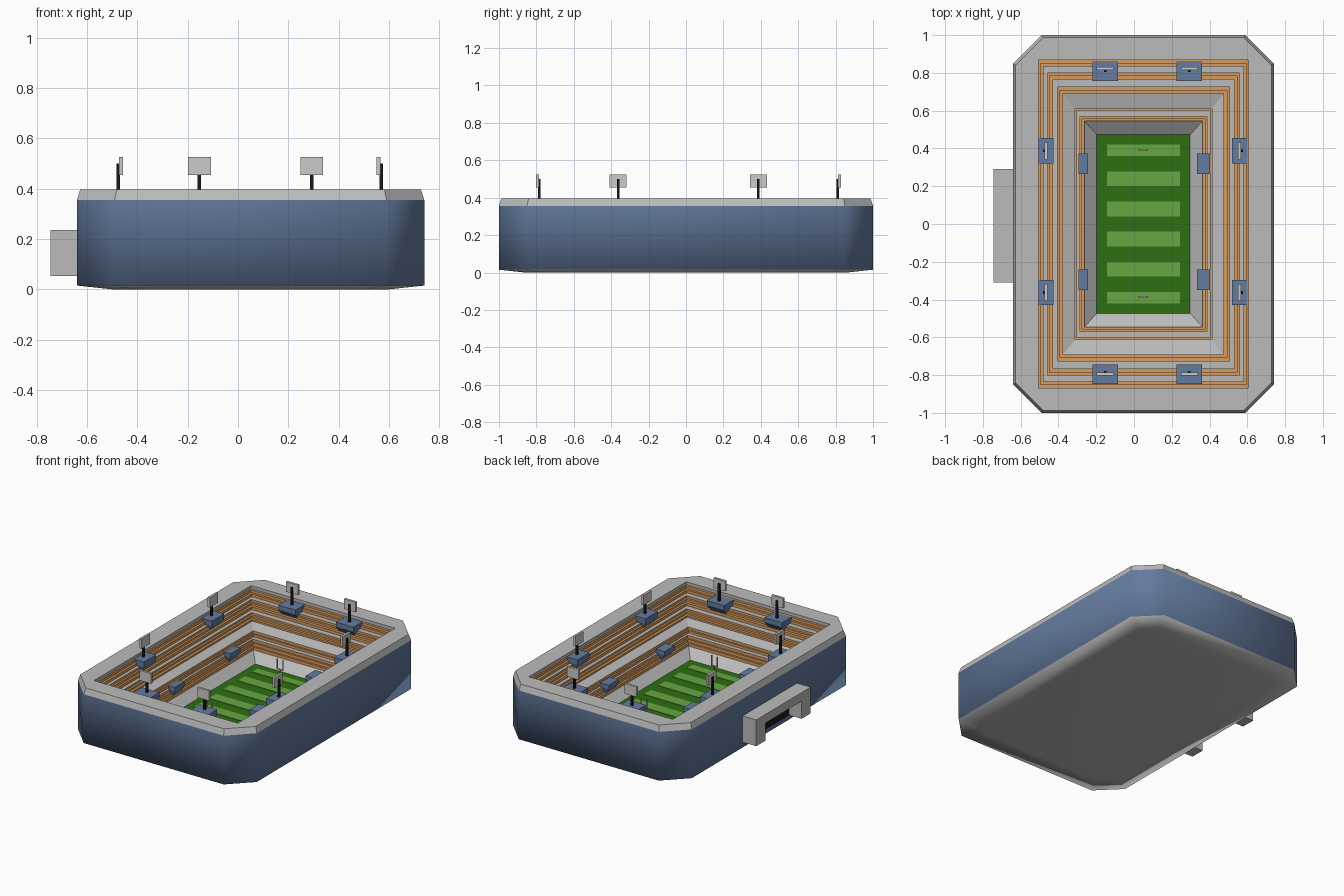
import bpy, bmesh
from mathutils import Vector

if "Cube" in bpy.data.objects:
    bpy.data.objects.remove(bpy.data.objects["Cube"])


def material(name, r, g, b):
    m = bpy.data.materials.new(name)
    m.use_nodes = True
    m.diffuse_color = (r, g, b, 1)
    m.node_tree.nodes["Principled BSDF"].inputs["Base Color"].default_value = (r, g, b, 1)
    return m


GREY = material("concrete grey", 0.5, 0.5, 0.5)
BLUE = material("facade blue", 0.127, 0.2, 0.35)
ORANGE = material("seat orange", 0.68, 0.33, 0.115)
GRASS = material("dark grass", 0.026, 0.16, 0.006)
STRIPE = material("light grass", 0.135, 0.38, 0.055)
BLACK = material("black", 0.01, 0.01, 0.012)
LAMP = material("lamp pale grey", 0.61, 0.6, 0.58)

CX = 0.05  # centre of the bowl


def ring(bm, cx, cy, hx, hy, cut, z):
    """Rectangle with cut corners; cut = 0 gives a plain rectangle."""
    pts = [(hx - cut, -hy), (hx, cut - hy), (hx, hy - cut), (hx - cut, hy),
           (cut - hx, hy), (-hx, hy - cut), (-hx, cut - hy), (cut - hx, -hy)]
    return [bm.verts.new((cx + x, cy + y, z)) for x, y in pts]


def loft(name, rings, mats, caps=(True, True), smooth=False):
    """Skin a stack of rings; mats holds one material per band or just one."""
    bm = bmesh.new()
    slots = list(dict.fromkeys(mats))
    loops = [ring(bm, *r) for r in rings]
    for i, (a, b) in enumerate(zip(loops, loops[1:])):
        for k in range(8):
            n = (k + 1) % 8
            f = bm.faces.new((a[k], a[n], b[n], b[k]))
            f.material_index = slots.index(mats[min(i, len(mats) - 1)])
    if caps[0]:
        bm.faces.new(loops[0][::-1]).material_index = slots.index(mats[0])
    if caps[1]:
        bm.faces.new(loops[-1]).material_index = slots.index(mats[-1])
    bmesh.ops.remove_doubles(bm, verts=bm.verts, dist=1e-5)
    for f in bm.faces:
        f.smooth = smooth
    me = bpy.data.meshes.new(name)
    bm.to_mesh(me)
    bm.free()
    for m in slots:
        me.materials.append(m)
    ob = bpy.data.objects.new(name, me)
    bpy.context.collection.objects.link(ob)
    return ob


def box(name, lo, hi, mat):
    lo, hi = Vector(lo), Vector(hi)
    c, h = (lo + hi) / 2, (hi - lo) / 2
    return loft(name, [(c.x, c.y, h.x, h.y, 0, lo.z), (c.x, c.y, h.x, h.y, 0, hi.z)], [mat])


# Outer wall with its shallow dished underside
loft("outer_wall", [(CX, 0, 0.55, 0.86, 0.09, 0), (CX, 0, 0.69, 1, 0.15, 0.015),
                    (CX, 0, 0.69, 1, 0.15, 0.355)],
     [GREY, BLUE], caps=(True, False), smooth=True)

# Roof rim, from the cut-corner outline to the rectangular opening
loft("roof_rim", [(CX, 0, 0.69, 1, 0.15, 0.355), (CX, 0, 0.677, 0.987, 0.145, 0.396),
                  (CX, 0, 0.555, 0.867, 0, 0.396), (CX, 0, 0.555, 0.867, 0, 0.375)],
     [GREY], caps=(False, False))

# Stands: every step is a tread (half x, half y) ending in a riser down to z
steps = [(0.545, 0.85, 0.357, ORANGE), (0.53, 0.835, 0.338, ORANGE),
         (0.508, 0.8, 0.322, GREY), (0.495, 0.785, 0.307, ORANGE),
         (0.48, 0.765, 0.288, ORANGE), (0.455, 0.725, 0.275, GREY),
         (0.442, 0.708, 0.262, ORANGE), (0.425, 0.69, 0.25, ORANGE)]
lower = [(0.352, 0.6, 0.195, ORANGE), (0.336, 0.57, 0.175, GREY),
         (0.325, 0.558, 0.155, ORANGE), (0.312, 0.545, 0.135, ORANGE)]


def terrace(name, start, rows):
    hx, hy, z = start
    rings, mats = [(CX, 0, hx, hy, 0, z)], []
    for hx, hy, drop, tread in rows:
        rings += [(CX, 0, hx, hy, 0, z), (CX, 0, hx, hy, 0, drop)]
        mats += [tread, ORANGE]
        z = drop
    loft(name, rings, mats, caps=(False, False))


terrace("upper_stand", (0.555, 0.867, 0.375), steps)
loft("middle_walkway", [(CX, 0, 0.425, 0.69, 0, 0.25), (CX, 0, 0.362, 0.612, 0, 0.23),
                        (CX, 0, 0.362, 0.612, 0, 0.212)], [GREY, ORANGE], caps=(False, False))
terrace("lower_stand", (0.362, 0.612, 0.212), lower)
loft("pitch_wall", [(CX, 0, 0.312, 0.545, 0, 0.135), (CX, 0, 0.245, 0.47, 0, 0.08)],
     [GREY], caps=(False, False))

# Pitch and mown stripes
box("pitch", (CX - 0.25, -0.475, 0.06), (CX + 0.25, 0.475, 0.082), GRASS)
for y, h in ((0.39, 0.03), (0.24, 0.039), (0.08, 0.039)):
    for s in (-1, 1):
        box("grass_stripe", (CX - 0.193, s * y - h, 0.08), (CX + 0.193, s * y + h, 0.085), STRIPE)

# Goal posts: stem, crossbar and two uprights
for y in (-0.385, 0.393):
    t = 0.003
    box("goal_stem", (CX - t, y - t, 0.08), (CX + t, y + t, 0.14), GREY)
    box("goal_crossbar", (CX - 0.025, y - t, 0.137), (CX + 0.025, y + t, 0.143), GREY)
    for s in (-1, 1):
        x = CX + s * 0.022
        box("goal_upright", (x - t, y - t, 0.14), (x + t, y + t, 0.21), GREY)


def bracket(name, x, y, hx, hy, out, top, height):
    """Wedge block that tapers downwards towards the stand behind it."""
    ox, oy = out
    small = [(x + ox * hx * 0.5, y + oy * hy * 0.5,
              hx * (0.5 if ox else 0.75), hy * (0.5 if oy else 0.75), 0, top - height)]
    loft(name, small + [(x, y, hx, hy, 0, z) for z in (top - height * 0.35, top)], [BLUE])


def floodlight(x, y, out):
    ox, oy = out
    wide, thin = 0.045, 0.008
    hx, hy = (thin, wide) if ox else (wide, thin)
    px = x + ox * 0.01
    py = y - oy * 0.01
    box("lamp_panel", (x - hx, y - hy, 0.455), (x + hx, y + hy, 0.525), LAMP)
    box("lamp_pole", (px - 0.007, py - 0.007, 0.37), (px + 0.007, py + 0.007, 0.5), BLACK)


# Floodlights on brackets around the upper stand
for s in (-1, 1):
    for x in (CX - 0.203, CX + 0.243):
        y = 0.81 if s > 0 else -0.795
        bracket("lamp_bracket", x, y, 0.067, 0.052, (0, s), 0.378, 0.1)
        floodlight(x, y + 0.012 * (s > 0), (0, s))
    for y in (-0.363, 0.387):
        x = CX - 0.003 + s * 0.512
        bracket("lamp_bracket", x, y, 0.04, 0.067, (s, 0), 0.378, 0.1)
        floodlight(x, y, (s, 0))
        # Small press boxes on the lower stand
        bracket("lower_box", CX + s * 0.318, 0.32 if y > 0 else -0.295,
                0.034 if s > 0 else 0.025, 0.054, (s, 0), 0.22, 0.075)

# Entrance portal on the right side
for lo, hi in ((-0.31, -0.21), (0.19, 0.29)):
    box("entrance_pillar", (-0.745, lo, 0.052), (-0.63, hi, 0.235), GREY)
box("entrance_beam", (-0.745, -0.21, 0.175), (-0.63, 0.19, 0.235), GREY)
box("entrance_doorway", (-0.646, -0.21, 0.052), (-0.638, 0.19, 0.175), BLACK)
